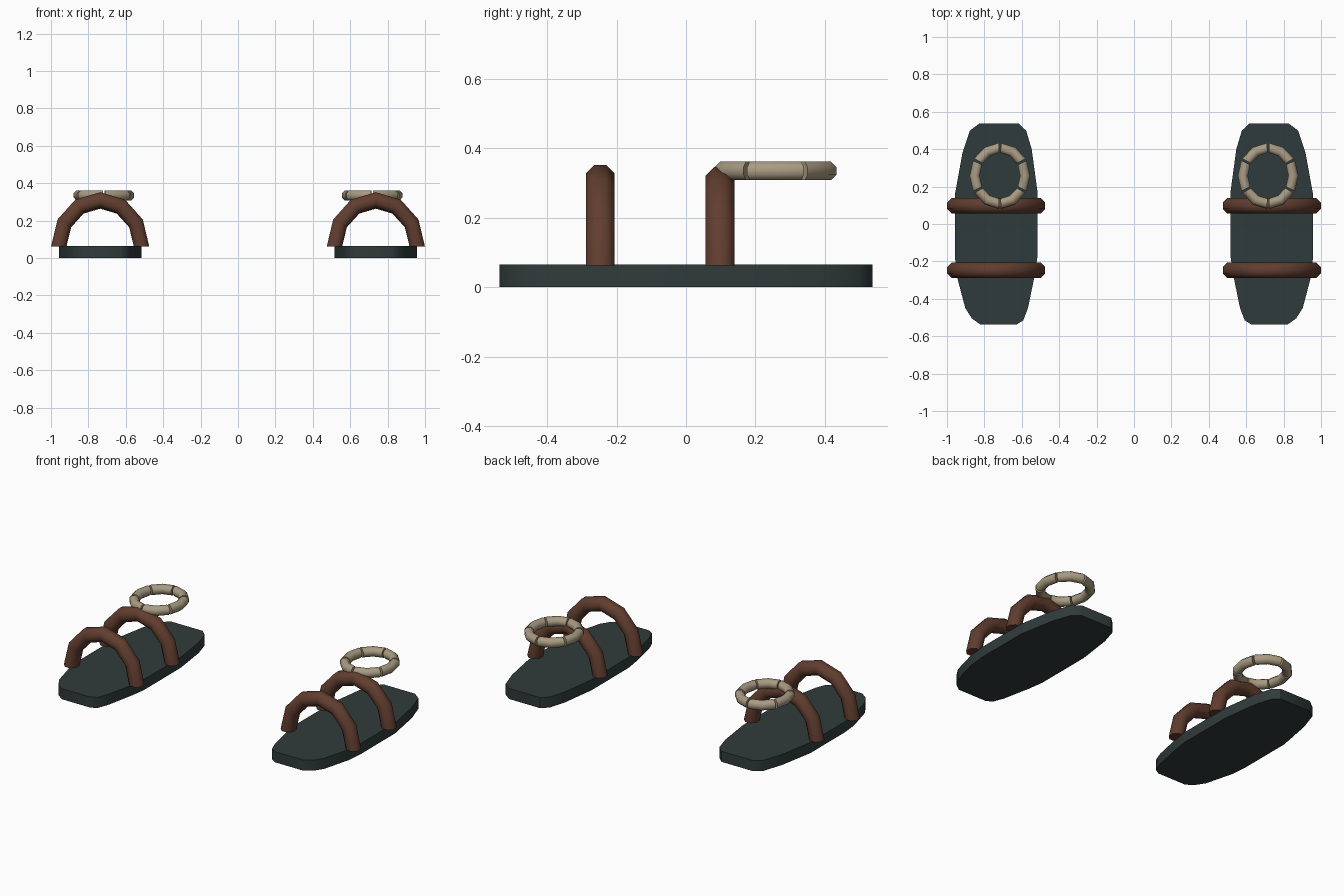
import bpy, bmesh, math
from mathutils import Vector

if "Cube" in bpy.data.objects:
    bpy.data.objects.remove(bpy.data.objects["Cube"])


def material(name, rgb):
    m = bpy.data.materials.new(name)
    m.diffuse_color = (*rgb, 1)
    m.use_nodes = True
    m.node_tree.nodes["Principled BSDF"].inputs["Base Color"].default_value = m.diffuse_color
    return m


DARK = material("dark slate rubber", (0.030, 0.043, 0.043))
BROWN = material("brown leather", (0.120, 0.047, 0.028))
TAN = material("tan cord", (0.40, 0.33, 0.225))


def finish(bm, name, mat, angle):
    bmesh.ops.recalc_face_normals(bm, faces=bm.faces)
    me = bpy.data.meshes.new(name)
    bm.to_mesh(me)
    bm.free()
    me.materials.append(mat)
    ob = bpy.data.objects.new(name, me)
    bpy.context.collection.objects.link(ob)
    bpy.context.view_layer.objects.active = ob
    ob.select_set(True)
    bpy.ops.object.shade_smooth_by_angle(angle=math.radians(angle))
    ob.select_set(False)


def tube(bm, path, tangents, side, r, sides=8):
    """Sweep an even-sided section along a planar path; side is the plane normal."""
    rings = []
    for p, t in zip(path, tangents):
        out = side.cross(t).normalized()
        ring = []
        for k in range(sides):
            a = 2 * math.pi * (k + 0.5) / sides
            ring.append(bm.verts.new(p + side * (r * math.cos(a)) + out * (r * math.sin(a))))
        rings.append(ring)
    for a, b in zip(rings, rings[1:]):
        for k in range(sides):
            j = (k + 1) % sides
            bm.faces.new((a[k], a[j], b[j], b[k]))
    bm.faces.new(rings[0])
    bm.faces.new(rings[-1])


# Sole outline of the right shoe, relative to its centre
OUTLINE = [(-0.11, -0.537), (0.085, -0.537), (0.13, -0.505), (0.165, -0.45), (0.21, -0.28),
           (0.22, -0.18), (0.22, 0.16), (0.18, 0.38), (0.14, 0.50), (0.09, 0.537),
           (-0.12, 0.537), (-0.16, 0.50), (-0.19, 0.40), (-0.22, 0.18),
           (-0.22, -0.18), (-0.205, -0.28), (-0.17, -0.45), (-0.145, -0.515)]

for label, s in (("left", -1), ("right", 1)):
    cx = 0.737 * s

    # Sole slab
    bm = bmesh.new()
    f = bm.faces.new([bm.verts.new((cx + s * x, y, 0)) for x, y in OUTLINE])
    ext = bmesh.ops.extrude_face_region(bm, geom=[f])
    bmesh.ops.translate(bm, vec=(0, 0, 0.065),
                        verts=[v for v in ext["geom"] if isinstance(v, bmesh.types.BMVert)])
    finish(bm, label + "_sole", DARK, 40)

    # Arched straps
    for name, y, top in (("front", -0.247, 0.311), ("rear", 0.098, 0.305)):
        path, tans = [], []
        for i in range(7):
            a = math.pi * i / 6
            path.append(Vector((cx + 0.221 * math.cos(a), y, 0.063 + (top - 0.063) * math.sin(a))))
            tans.append(Vector((-0.221 * math.sin(a), 0, (top - 0.063) * math.cos(a))))
        bm = bmesh.new()
        tube(bm, path, tans, Vector((0, 1, 0)), 0.0445)
        finish(bm, f"{label}_{name}_strap", BROWN, 60)

    # Ankle ring made of six short cord pieces
    bm = bmesh.new()
    for seg in range(6):
        path, tans = [], []
        for d in (2, 30, 58):
            a = math.radians(30 + 60 * seg + d)
            path.append(Vector((cx - 0.02 * s + 0.135 * math.cos(a), 0.258 + 0.149 * math.sin(a), 0.335)))
            tans.append(Vector((-0.135 * math.sin(a), 0.149 * math.cos(a), 0)))
        tube(bm, path, tans, Vector((0, 0, 1)), 0.029)
    finish(bm, label + "_ankle_ring", TAN, 60)
